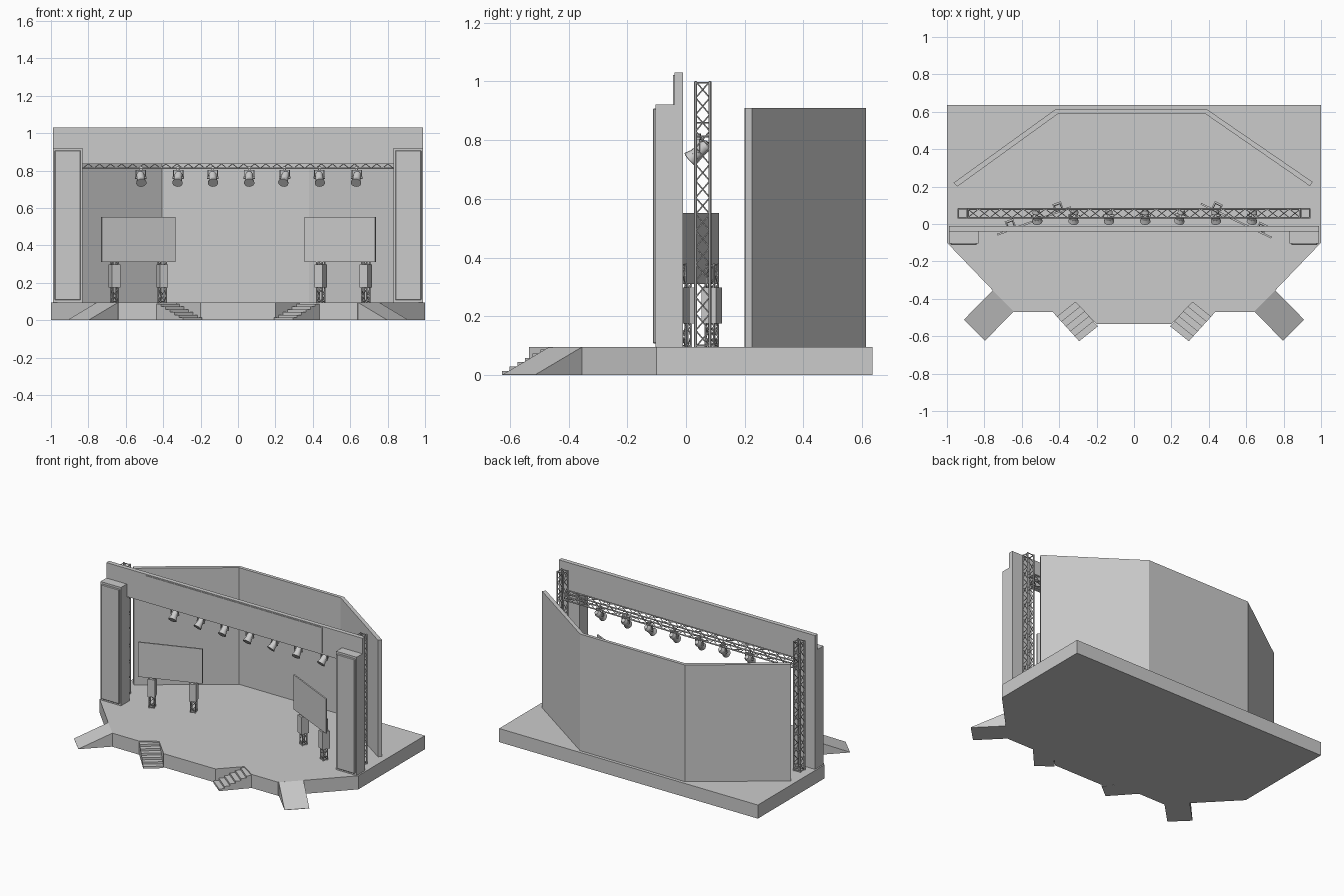
import bpy, bmesh, math
from mathutils import Vector, Matrix

if "Cube" in bpy.data.objects:
    bpy.data.objects.remove(bpy.data.objects["Cube"])

H = 0.095  # stage deck height


def finish(name, bm):
    bmesh.ops.recalc_face_normals(bm, faces=bm.faces[:])
    me = bpy.data.meshes.new(name)
    bm.to_mesh(me)
    bm.free()
    ob = bpy.data.objects.new(name, me)
    bpy.context.collection.objects.link(ob)
    return ob


def prism(name, pts, vec):
    """Planar outline swept along a vector."""
    bm = bmesh.new()
    f = bm.faces.new([bm.verts.new(p) for p in pts])
    r = bmesh.ops.extrude_face_region(bm, geom=[f], use_keep_orig=True)
    bmesh.ops.translate(bm, vec=Vector(vec), verts=[v for v in r['geom'] if isinstance(v, bmesh.types.BMVert)])
    return finish(name, bm)


def add_box(bm, c, size, mat=Matrix()):
    m = mat @ Matrix.Translation(c) @ Matrix.Diagonal((*size, 1))
    bmesh.ops.create_cube(bm, size=1, matrix=m)


def box(name, lo, hi, bevel=0):
    lo, hi = Vector(lo), Vector(hi)
    bm = bmesh.new()
    add_box(bm, (lo + hi) / 2, hi - lo)
    if bevel:
        bmesh.ops.bevel(bm, geom=bm.edges[:], offset=bevel, segments=1, affect='EDGES')
    return finish(name, bm)


def tube(bm, a, b, r, r2=None, n=6):
    a, b = Vector(a), Vector(b)
    d = b - a
    m = Matrix.Translation((a + b) / 2) @ d.to_track_quat('Z', 'Y').to_matrix().to_4x4()
    bmesh.ops.create_cone(bm, cap_ends=True, segments=n, radius1=r, radius2=r if r2 is None else r2,
                          depth=d.length, matrix=m)


def truss(name, length, width, cells, r, mat):
    """Square lattice beam along local z, starting at its origin."""
    bm = bmesh.new()
    h = width / 2 - r
    cs = [(-h, -h), (h, -h), (h, h), (-h, h)]
    step = length / cells
    for k in range(4):
        p, q = cs[k], cs[(k + 1) % 4]
        tube(bm, (*p, 0), (*p, length), r)
        for i in range(cells):
            s, e = (p, q) if i % 2 else (q, p)
            tube(bm, (*s, i * step), (*e, (i + 1) * step), r * 0.55, n=5)
        for z in (r, length - r):
            tube(bm, (*p, z), (*q, z), r * 0.7, n=5)
    bm.transform(mat)
    return finish(name, bm)


# Stage deck with notched front for the stairs
half = [(1, 0.635), (1, -0.1), (0.75, -0.36), (0.64, -0.47), (0.435, -0.47), (0.33, -0.40), (0.20, -0.535)]
outline = half + [(-x, y) for x, y in reversed(half)]
prism("stage_deck", [(x, y, 0) for x, y in outline], (0, 0, H))

for s, side in ((-1, "left"), (1, "right")):
    # Access ramp
    prism(side + "_ramp", [(s * 0.755, -0.355, 0), (s * 0.755, -0.355, H), (s * 0.91, -0.512, 0.002),
                           (s * 0.91, -0.512, 0)], (-s * 0.113, -0.112, 0))
    # Corner stairs: stepped side profile swept across the width
    a = Vector((s * 0.435, -0.47, 0))
    run = Vector((-s * 0.142, -0.157, 0))
    prof = [a.copy()]
    for i in range(6):
        z = Vector((0, 0, H * (6 - i) / 6.5))
        prof += [a + run * (i / 6) + z, a + run * ((i + 1) / 6) + z]
    prof.append(a + run)
    prism(side + "_stairs", prof, (-s * 0.1, 0.08, 0))
    # Side pillar and raised front panel
    x0, x1 = sorted((s * 0.832, s * 0.99))
    box(side + "_pillar", (x0, -0.104, H), (x1, -0.01, 0.922))
    box(side + "_pillar_panel", (x0 + 0.009, -0.113, 0.107), (x1 - 0.009, -0.1, 0.908), 0.004)
    # Truss tower
    truss(side + "_truss_tower", 1.0 - H, 0.058, 16, 0.005, Matrix.Translation((s * 0.915, 0.057, H)))

# Header wall and its thin banner
box("header", (-0.99, -0.04, 0.834), (0.99, -0.01, 1.03))
box("header_banner", (-0.68, -0.044, 0.845), (0.68, -0.039, 1.022))

# Three-sided back wall
prism("back_wall", [(x, y, H) for x, y in
      [(-0.965, 0.22), (-0.42, 0.613), (0.39, 0.613), (0.955, 0.225), (0.94, 0.203), (0.38, 0.59),
       (-0.405, 0.59), (-0.945, 0.2)]], (0, 0, 0.91 - H))

# Lighting beam between the towers
truss("lighting_truss", 1.78, 0.056, 30, 0.0045,
      Matrix.Translation((-0.89, 0.057, 0.836)) @ Matrix.Rotation(math.pi / 2, 4, 'Y'))

# Spotlights hung below the beam
for i, x in enumerate((-0.52, -0.32, -0.135, 0.06, 0.25, 0.435, 0.635)):
    yaw = (0.1, -0.12, 0.05, 0, -0.25, 0.1, -0.15)[i]
    base = Matrix.Translation((x, 0.045, 0.762)) @ Matrix.Rotation(yaw, 4, 'Z')
    bm = bmesh.new()
    d = Vector((0, -0.76, -0.65))
    tube(bm, -d * 0.042, -d * 0.025, 0.013, 0.021, 14)
    tube(bm, -d * 0.025, d * 0.02, 0.021, n=14)
    tube(bm, d * 0.02, d * 0.042, 0.022, 0.028, 14)
    for sx in (-1, 1):
        add_box(bm, (sx * 0.026, 0, 0.019), (0.004, 0.012, 0.044))
        tube(bm, (sx * 0.018, 0, 0), (sx * 0.03, 0, 0), 0.006, n=8)
    add_box(bm, (0, 0, 0.04), (0.056, 0.012, 0.004))
    add_box(bm, (0, -0.004, 0.05), (0.014, 0.016, 0.02))
    bm.transform(base)
    ob = finish("spotlight_%d" % (i + 1), bm)
    ob.data.shade_smooth()
    ob.data.set_sharp_from_angle(angle=math.radians(35))

# Side screens on lattice stands with box housings
screens = (("left", (-0.73, -0.057), (-0.337, 0.09), ((-0.66, -0.004), (-0.405, 0.088))),
           ("right", (0.358, 0.108), (0.735, -0.073), ((0.443, 0.088), (0.682, -0.022))))
for side, a, b, stands in screens:
    dx, dy = b[0] - a[0], b[1] - a[1]
    rot = Matrix.Rotation(math.atan2(dy, dx), 4, 'Z')
    mid = Matrix.Translation(((a[0] + b[0]) / 2, (a[1] + b[1]) / 2, 0.431))
    bm = bmesh.new()
    add_box(bm, (0, 0, 0), (math.hypot(dx, dy), 0.01, 0.242), mid @ rot)
    finish(side + "_screen", bm)
    for k, (x, y) in enumerate(stands):
        m = Matrix.Translation((x, y, H)) @ rot
        truss("%s_screen_stand_%d" % (side, k + 1), 0.285, 0.04, 8, 0.004, m)
        bm = bmesh.new()
        add_box(bm, (0, 0, 0.142), (0.048, 0.054, 0.122), m)
        finish("%s_stand_housing_%d" % (side, k + 1), bm)
